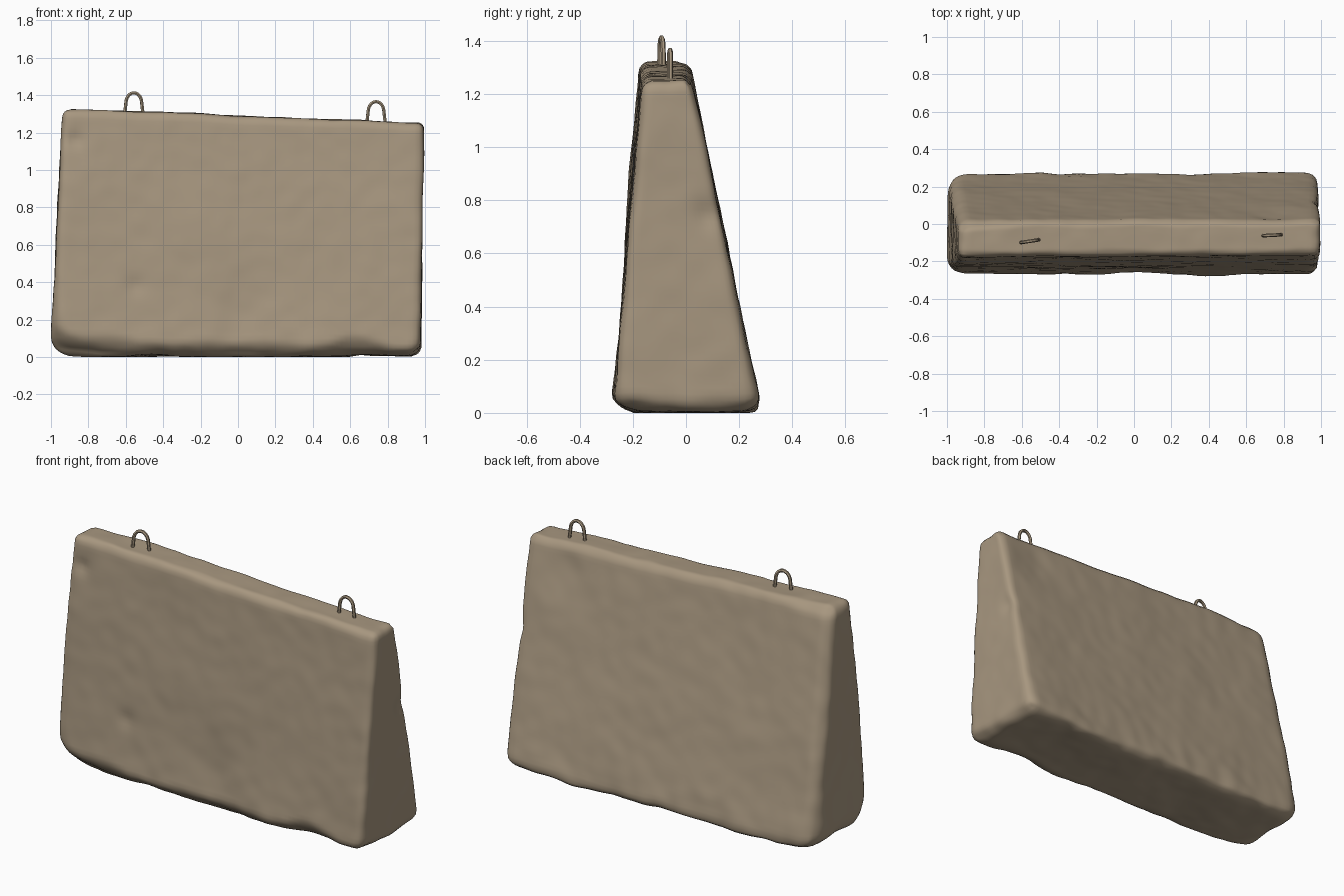
import bpy, bmesh, math
from mathutils import Vector, noise

cube = bpy.data.objects.get("Cube")
if cube:
    bpy.data.objects.remove(cube, do_unlink=True)

concrete = bpy.data.materials.new("tan concrete")
concrete.use_nodes = True
colour = (0.39, 0.31, 0.215, 1)
concrete.diffuse_color = colour
concrete.node_tree.nodes["Principled BSDF"].inputs["Base Color"].default_value = colour


def lerp(a, b, t):
    return a + (b - a) * t


def bump(d, radius):
    return math.exp(-(d / radius) ** 2)


def finish(obj, angle):
    obj.data.materials.append(concrete)
    bpy.ops.object.select_all(action="DESELECT")
    obj.select_set(True)
    bpy.context.view_layer.objects.active = obj
    bpy.ops.object.shade_smooth_by_angle(angle=math.radians(angle))


# Outline of the block: end, front and back faces lean in, the top slopes
def weather(p):
    u, v, t = p.x + 0.5, p.y + 0.5, p.z + 0.5
    top = lerp(1.328, 1.252, u)
    left = lerp(-1.0, -0.938, t)
    right = lerp(0.978, 0.992, t)
    front = lerp(-0.275, lerp(-0.178, -0.163, u), t)
    back = lerp(0.283, lerp(0.012, 0.022, u), t)
    size = Vector((right - left, back - front, top - 0.006))
    q = Vector((u, v, t)) * 1.0
    q = Vector((q.x * size.x, q.y * size.y, q.z * size.z))

    # Worn edges, broken more heavily along the foot
    wear = noise.noise(Vector((u * 7, v * 3, t * 5)))
    foot = max(0, 1 - t * 5)
    radius = 0.038 + 0.012 * wear + foot * (0.035 + 0.03 * wear)
    radius += 0.05 * bump((q - Vector((0, 0, 0))).length, 0.3)
    radius += 0.03 * bump(q.x, 0.15) * v
    inner = Vector([min(max(c, radius), s - radius) for c, s in zip(q, size)])
    out = q - inner
    if out.length > 1e-6:
        reach = max(abs(c) for c in out)
        q = inner + out.normalized() * reach
    pos = Vector((left + q.x, front + q.y, 0.006 + q.z))

    # Broad unevenness and fine roughness
    rough = noise.noise_vector(pos * 3.2) * 0.007 + noise.noise_vector(pos * 11) * 0.003
    pos += rough * (1 + foot)

    # Dents and the chipped lower lip on the front
    if v < 0.35:
        dent = 0.022 * bump(math.hypot(pos.x - 0.01, (pos.z - 0.2) * 0.7), 0.13)
        dent += 0.014 * bump(math.hypot(pos.x + 0.55, pos.z - 0.38), 0.05)
        dent += 0.014 * bump(math.hypot(pos.x + 0.87, pos.z - 1.16), 0.04)
        lip = 0.08 + 0.05 * noise.noise(Vector((pos.x * 4, 2, 5))) + 0.08 * bump(pos.x + 1, 0.25)
        dent += 0.55 * max(0, lip - pos.z)
        pos.y += dent * (1 - v / 0.35)
    # Hollow on the back and on the right end
    if v > 0.7:
        pos.y -= 0.012 * bump(math.hypot(pos.x - 0.75, pos.z - 1.12), 0.12)
    if u > 0.9:
        pos.x -= 0.015 * bump(math.hypot(pos.y - 0.08, pos.z - 0.74), 0.05)
    pos.z = max(pos.z, 0.0)
    return pos


# Concrete block: an evenly divided box, worn into shape
bm = bmesh.new()
bmesh.ops.create_cube(bm, size=1)
for axis, cuts in ((0, 79), (1, 21), (2, 53)):
    edges = [e for e in bm.edges if abs((e.verts[0].co - e.verts[1].co)[axis]) > 0.9]
    bmesh.ops.subdivide_edges(bm, edges=edges, cuts=cuts, use_grid_fill=True)
for vert in bm.verts:
    vert.co = weather(vert.co)
bmesh.ops.recalc_face_normals(bm, faces=bm.faces)
mesh = bpy.data.meshes.new("concrete_block")
bm.to_mesh(mesh)
bm.free()
block = bpy.data.objects.new("concrete_block", mesh)
bpy.context.collection.objects.link(block)
finish(block, 50)


# Lifting loops: bent rod arches set into the top
def lifting_loop(name, x, y, crown, turn):
    half, arch, rod = 0.053, 0.055, 0.0095
    path = [(-half, -0.15)]
    path += [(-math.cos(math.pi * i / 10) * half * 0.8,
              -arch + math.sin(math.pi * i / 10) * arch) for i in range(11)]
    path += [(half, -0.15)]
    curve = bpy.data.curves.new(name, "CURVE")
    curve.dimensions = "3D"
    curve.bevel_depth = rod
    curve.bevel_resolution = 1
    curve.use_fill_caps = True
    spline = curve.splines.new("POLY")
    spline.points.add(len(path) - 1)
    for point, (px, pz) in zip(spline.points, path):
        point.co = (px, px * turn, pz, 1)
    loop = bpy.data.objects.new(name, curve)
    loop.location = (x, y, crown - rod)
    bpy.context.collection.objects.link(loop)
    bpy.ops.object.select_all(action="DESELECT")
    loop.select_set(True)
    bpy.context.view_layer.objects.active = loop
    bpy.ops.object.convert(target="MESH")
    finish(bpy.context.object, 50)


lifting_loop("right_lifting_loop", -0.557, -0.092, 1.422, 0.15)
lifting_loop("left_lifting_loop", 0.738, -0.06, 1.375, 0.05)
